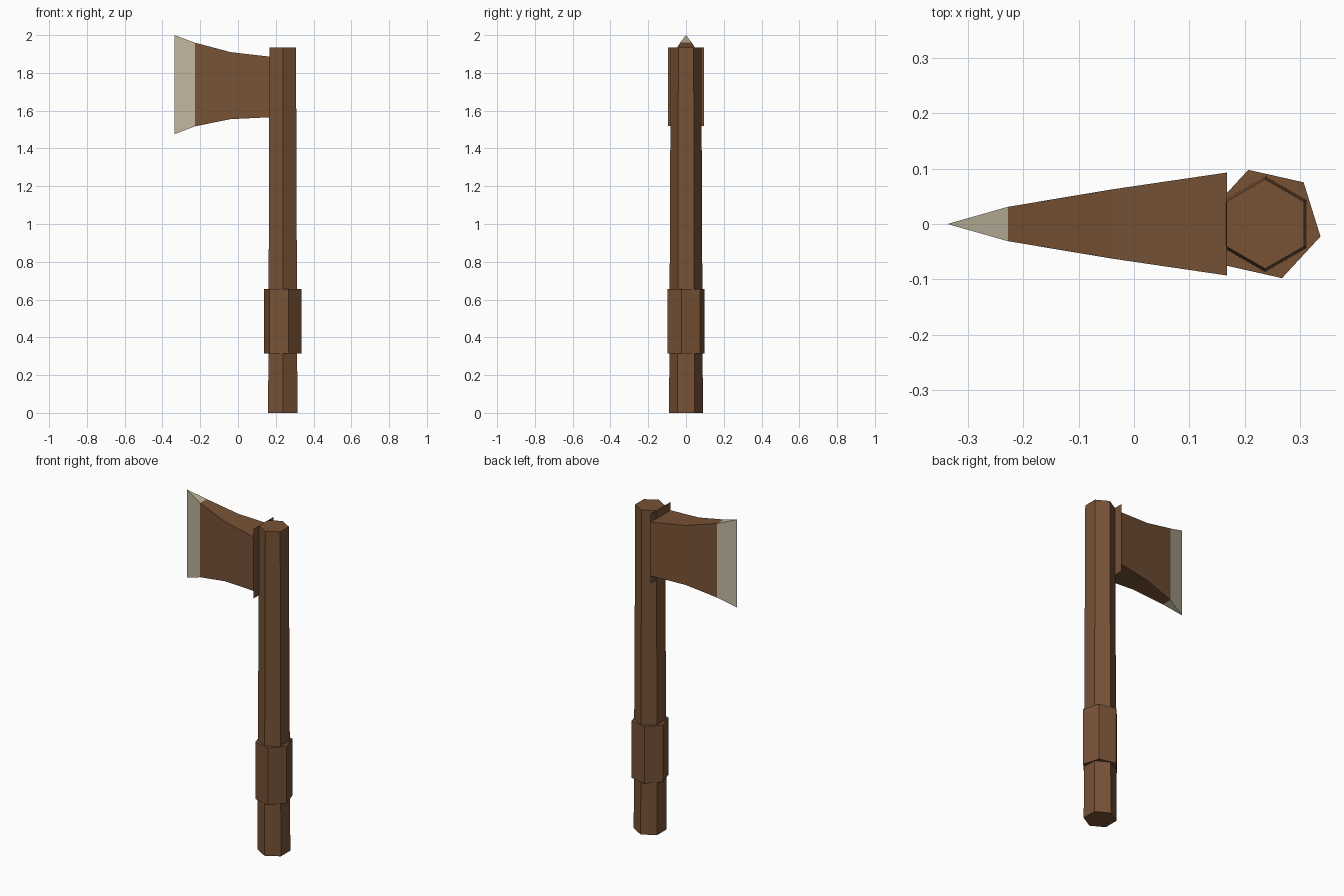
import bpy, bmesh, math

if "Cube" in bpy.data.objects:
    bpy.data.objects.remove(bpy.data.objects["Cube"])


def material(name, rgb):
    m = bpy.data.materials.new(name)
    m.diffuse_color = (*rgb, 1.0)
    m.use_nodes = True
    m.node_tree.nodes["Principled BSDF"].inputs["Base Color"].default_value = m.diffuse_color
    return m


wood = material("brown wood", (0.185, 0.085, 0.037))
steel = material("pale steel", (0.53, 0.47, 0.345))


def loft(name, rings, mats, caps=True):
    """Skin a list of rings (same point count) into one flat-shaded object."""
    bm = bmesh.new()
    loops = [[bm.verts.new(p) for p in ring] for ring in rings]
    n = len(rings[0])
    for a, b in zip(loops, loops[1:]):
        for i in range(n):
            j = (i + 1) % n
            bm.faces.new((a[i], a[j], b[j], b[i]))
    if caps:
        bm.faces.new(loops[0])
        bm.faces.new(loops[-1])
    # collapse the sharp edge to a single line
    bmesh.ops.remove_doubles(bm, verts=bm.verts[:], dist=1e-5)
    bmesh.ops.dissolve_degenerate(bm, edges=bm.edges[:], dist=1e-6)
    bmesh.ops.recalc_face_normals(bm, faces=bm.faces[:])
    me = bpy.data.meshes.new(name)
    for m in mats:
        me.materials.append(m)
    bm.to_mesh(me)
    bm.free()
    ob = bpy.data.objects.new(name, me)
    bpy.context.scene.collection.objects.link(ob)
    return ob


def hexagon(r, z, turn):
    return [(0.237 + r * math.cos(math.radians(turn + 60 * i)),
             r * math.sin(math.radians(turn + 60 * i)), z) for i in range(6)]


# Tapered six-sided handle
loft("handle", [hexagon(0.0895, 0.0, 30), hexagon(0.081, 1.935, 30)], [wood])

# Twisted, wider grip
loft("grip", [hexagon(0.1025, 0.315, 47.3), hexagon(0.1025, 0.655, 47.3)], [wood])

# Head: rectangular sections (x, half thickness, low z, high z) down to the cutting edge
sections = [(0.168, 0.093, 1.565, 1.886), (-0.04, 0.0625, 1.555, 1.91),
            (-0.228, 0.031, 1.517, 1.96), (-0.337, 0.0, 1.475, 2.0)]
rings = [[(x, -t, lo), (x, t, lo), (x, t, hi), (x, -t, hi)] for x, t, lo, hi in sections]
head = loft("axe_head", rings[:3], [wood], caps=False)
edge = loft("cutting_edge", rings[2:], [steel], caps=False)

# Flat backing plate between head and handle
bm = bmesh.new()
bm.faces.new([bm.verts.new((0.168, y, z)) for y, z in
              ((-0.094, 1.52), (0.094, 1.52), (0.094, 1.935), (-0.094, 1.935))])
me = bpy.data.meshes.new("backing_plate")
me.materials.append(wood)
bm.to_mesh(me)
bm.free()
bpy.context.scene.collection.objects.link(bpy.data.objects.new("backing_plate", me))
